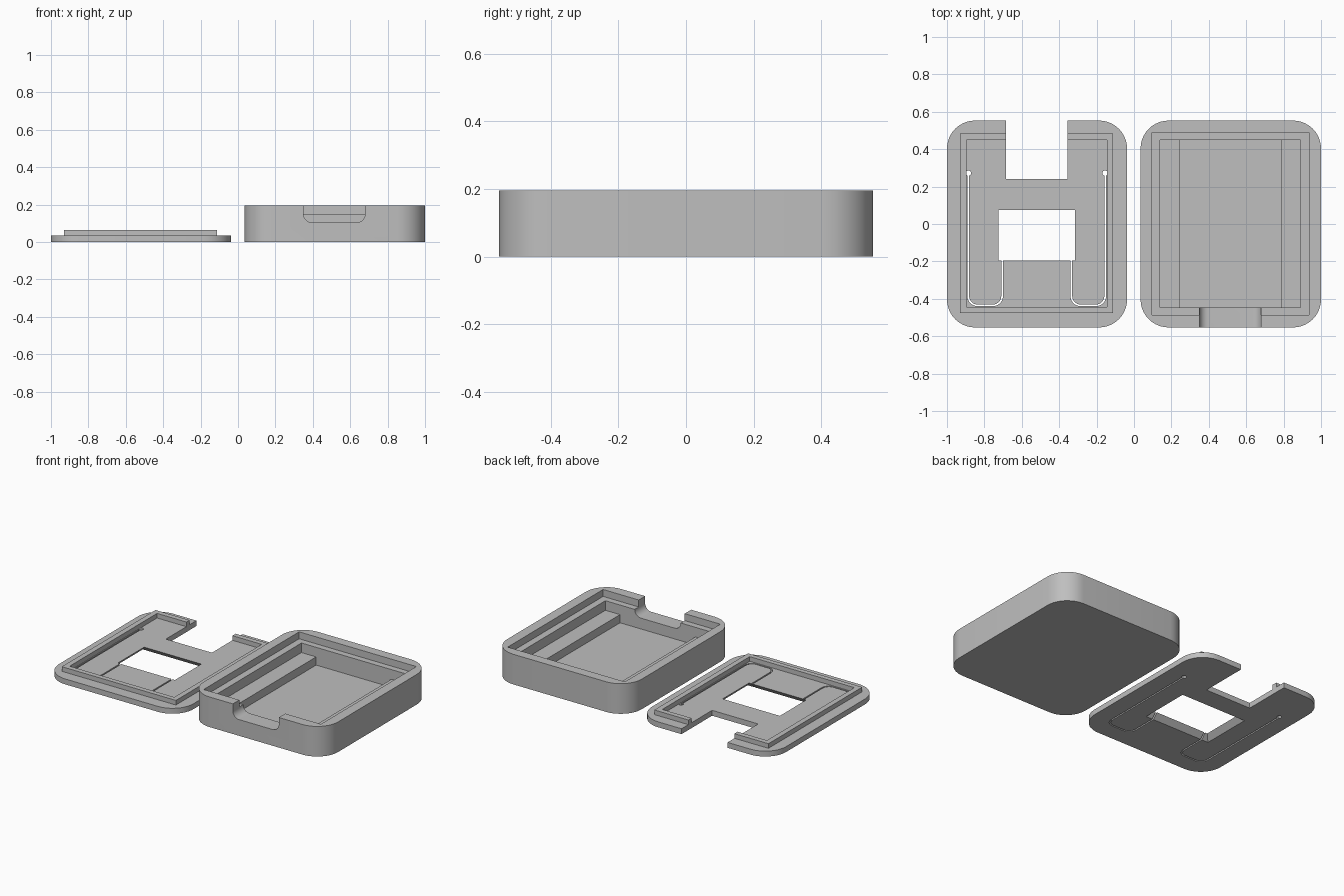
import bpy, bmesh, math
from mathutils import Vector

if "Cube" in bpy.data.objects:
    bpy.data.objects.remove(bpy.data.objects["Cube"])

grey = bpy.data.materials.new("light grey plastic")
grey.diffuse_color = (0.52, 0.52, 0.52, 1)
grey.use_nodes = True
grey.node_tree.nodes["Principled BSDF"].inputs["Base Color"].default_value = grey.diffuse_color


def rounded(points, radii, seg=10):
    """Round the corners of a closed 2D outline."""
    out, n = [], len(points)
    for i, r in enumerate(radii):
        p = Vector(points[i])
        if r == 0:
            out.append(p)
            continue
        a = (Vector(points[i - 1]) - p).normalized()
        b = (Vector(points[(i + 1) % n]) - p).normalized()
        centre = p + (a + b) * r          # right-angled corners only
        for k in range(seg + 1):
            t = k / seg * math.pi / 2
            out.append(centre - b * r * math.cos(t) - a * r * math.sin(t))
    return out


def rect(x0, x1, y0, y1, r=0):
    return rounded([(x0, y0), (x1, y0), (x1, y1), (x0, y1)], [r] * 4)


def loft(name, bottom, top):
    """Solid between two matching 3D loops."""
    bm = bmesh.new()
    lo = [bm.verts.new(v) for v in bottom]
    hi = [bm.verts.new(v) for v in top]
    n = len(lo)
    bm.faces.new(lo[::-1])
    bm.faces.new(hi)
    for i in range(n):
        j = (i + 1) % n
        bm.faces.new((lo[i], lo[j], hi[j], hi[i]))
    bmesh.ops.recalc_face_normals(bm, faces=bm.faces)
    me = bpy.data.meshes.new(name)
    bm.to_mesh(me)
    bm.free()
    me.materials.append(grey)
    ob = bpy.data.objects.new(name, me)
    bpy.context.collection.objects.link(ob)
    return ob


def prism(name, pts, z0, z1):
    return loft(name, [(p[0], p[1], z0) for p in pts], [(p[0], p[1], z1) for p in pts])


def cut(ob, cutter):
    mod = ob.modifiers.new("cut", 'BOOLEAN')
    mod.operation, mod.solver, mod.object = 'DIFFERENCE', 'EXACT', cutter
    bpy.context.view_layer.objects.active = ob
    bpy.ops.object.modifier_apply(modifier=mod.name)
    bpy.data.objects.remove(cutter)


def ribbon(path, w):
    """Thin closed outline that follows an open path."""
    left, right = [], []
    for i, p in enumerate(path):
        d = (path[min(i + 1, len(path) - 1)] - path[max(i - 1, 0)]).normalized()
        side = Vector((-d.y, d.x)) * w / 2
        left.append(p + side)
        right.append(p - side)
    return left + right[::-1]


H = 0.553    # half depth of both halves

# Case base: shell, lid recess, cavity and lower channel that leaves two rails
base = prism("case_base", rect(0.035, 1.0, -H, H, 0.15), 0, 0.195)
cut(base, prism("recess", rect(0.095, 0.935, -0.487, 0.49), 0.15, 0.3))
cut(base, prism("cavity", rect(0.14, 0.89, -0.446, 0.45), 0.088, 0.25))
cut(base, prism("channel", rect(0.245, 0.785, -0.446, 0.45), 0.035, 0.22))

# Port notch in the front wall with rounded lower corners
port = rounded([(0.35, 0.105), (0.68, 0.105), (0.68, 0.3), (0.35, 0.3)],
               [0.045, 0.045, 0, 0])
cut(base, loft("port", [(p.x, -0.7, p.y) for p in port], [(p.x, -0.43, p.y) for p in port]))

# Lid plate with rear notch and a window that widens towards the underside
lid = prism("lid_plate", rect(-1.0, -0.037, -H, H, 0.15), 0, 0.035)
cut(lid, prism("rear_notch", rect(-0.685, -0.355, 0.24, 0.7), -0.1, 0.1))


def window_loop(z):
    g = (0.035 - z) * 0.9
    return [(p.x, p.y, z) for p in rect(-0.725 - g, -0.315 + g, -0.195 - g, 0.075 + g)]


cut(lid, loft("window", window_loop(-0.01), window_loop(0.045)))

# Flexible button tongues: J-shaped slots with a relief hole, mirrored
MID = -0.52
outline = rounded([(-0.886, 0.27), (-0.886, -0.435), (-0.705, -0.435), (-0.705, -0.18)],
                  [0, 0.05, 0.05, 0], 8)
for sign in (1, -1):
    path = [Vector((MID + sign * (p.x - MID), p.y)) for p in outline]
    cut(lid, prism("slot", ribbon(path, 0.009), -0.1, 0.1))
    cx = MID + sign * (-0.885 - MID)
    hole = [(cx + 0.014 * math.cos(k * math.pi / 8), 0.272 + 0.014 * math.sin(k * math.pi / 8))
            for k in range(16)]
    cut(lid, prism("relief_hole", hole, -0.1, 0.1))

# Lid lip: square rim left open at the rear notch
lip = [(-0.685, 0.483), (-0.929, 0.483), (-0.929, -0.477), (-0.111, -0.477), (-0.111, 0.483),
       (-0.355, 0.483), (-0.355, 0.45), (-0.145, 0.45), (-0.145, -0.445), (-0.895, -0.445),
       (-0.895, 0.45), (-0.685, 0.45)]
rim = prism("lid_lip", lip, 0.035, 0.065)

# Smooth the rounded corners, keep the edges crisp
for ob in (base, lid, rim):
    bpy.ops.object.select_all(action='DESELECT')
    ob.select_set(True)
    bpy.context.view_layer.objects.active = ob
    bpy.ops.object.shade_smooth_by_angle(angle=math.radians(30))
